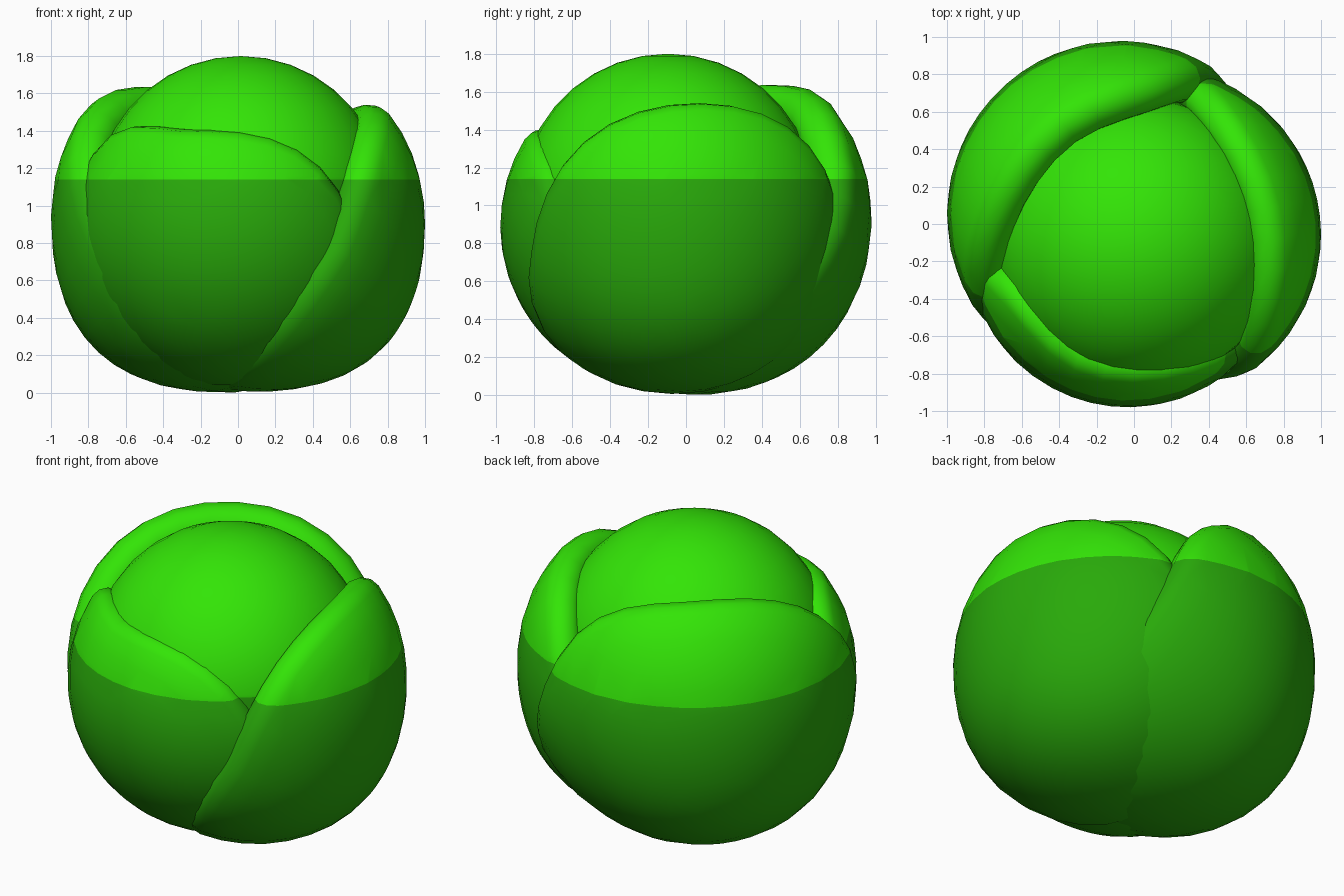
import bpy, bmesh
from math import sin, cos, radians, pi, atan2, hypot
from mathutils import Vector, Matrix

if "Cube" in bpy.data.objects:
    bpy.data.objects.remove(bpy.data.objects["Cube"])

SPLIT = 1.14  # height where the pale tops meet the darker lower green


def material(name, col):
    m = bpy.data.materials.new(name)
    m.diffuse_color = (*col, 1)
    m.use_nodes = True
    m.node_tree.nodes["Principled BSDF"].inputs["Base Color"].default_value = m.diffuse_color
    return m


LIGHT = material("bright green", (0.033, 0.78, 0.002))
DARK = material("leaf green", (0.022, 0.40, 0.003))


def finish(bm, name):
    """Cut at the colour height, colour by height and smooth."""
    bmesh.ops.recalc_face_normals(bm, faces=bm.faces[:])
    bmesh.ops.bisect_plane(bm, geom=bm.verts[:] + bm.edges[:] + bm.faces[:],
                           plane_co=(0, 0, SPLIT), plane_no=(0, 0, 1), dist=1e-5)
    for f in bm.faces:
        f.smooth = True
        f.material_index = 0 if f.calc_center_median().z > SPLIT else 1
    me = bpy.data.meshes.new(name)
    bm.to_mesh(me)
    bm.free()
    me.materials.append(LIGHT)
    me.materials.append(DARK)
    ob = bpy.data.objects.new(name, me)
    bpy.context.collection.objects.link(ob)
    return ob


def profile(radius, thick, half_angle):
    """Section of a cap: outer arc, rounded rim, inner arc."""
    r = thick / 2
    mid, inner = radius - r, radius - thick
    end = radians(half_angle) - r / mid
    prof = [(radius * sin(end * i / 9), radius * cos(end * i / 9)) for i in range(1, 10)]
    for i in range(1, 7):
        t = pi * i / 6
        rad, tan = mid + r * cos(t), r * sin(t)
        prof.append((rad * sin(end) + tan * cos(end), rad * cos(end) - tan * sin(end)))
    return prof + [(inner * sin(end * i / 9), inner * cos(end * i / 9)) for i in range(8, 0, -1)]


def leaf(name, centre, radius, azimuth, elevation, half_angle, thick,
         up=0, down=0, left=0, right=0, bulge=0, bulge_az=0, segs=32):
    """Thick cap with rounded rim; up/down/left/right stretch the rim (degrees).
    Left and right are the upper corners as seen from outside."""
    az, el = radians(azimuth), radians(elevation)
    bm = bmesh.new()
    cols = []
    for s in range(segs):
        a = 2 * pi * s / segs
        phi = a - az - pi  # 0 points to the top of the leaf
        c, sn = cos(phi), sin(phi)
        extra = up * max(0, c) + down * max(0, -c)
        if c > 0:
            extra += (left if sn > 0 else right) * sin(2 * phi) ** 2
        cols.append([bm.verts.new((p * cos(a), p * sin(a), z))
                     for p, z in profile(radius, thick, half_angle + extra)])
    caps = [bm.verts.new((0, 0, radius)), bm.verts.new((0, 0, radius - thick))]
    for s in range(segs):
        a, b = cols[s], cols[(s + 1) % segs]
        for i in range(len(a) - 1):
            bm.faces.new((a[i], b[i], b[i + 1], a[i + 1]))
        bm.faces.new((a[0], b[0], caps[0]))
        bm.faces.new((a[-1], b[-1], caps[1]))
    axis = Vector((cos(az) * cos(el), sin(az) * cos(el), sin(el)))
    rot = Vector((0, 0, 1)).rotation_difference(axis).to_matrix()
    # turn into place, swelling the flank so the leaf is slightly boxy
    for v in bm.verts:
        p = rot @ v.co
        e = atan2(p.z, hypot(p.x, p.y))
        w = max(0, cos(atan2(p.y, p.x) - radians(bulge_az)))
        amount = bulge if e < 0 else bulge * 0.4
        v.co = p * (1 + amount * w * sin(2 * e) ** 2) + Vector(centre)
    return finish(bm, name)


# inner ball of the head
bm = bmesh.new()
bmesh.ops.create_uvsphere(bm, u_segments=32, v_segments=18, radius=0.78,
                          matrix=Matrix.Translation((0.015, -0.095, 1.02)))
finish(bm, "inner_head")

# three wrapped outer leaves, each tucked under the next
leaf("front_leaf", (-0.03, -0.115, 0.895), 0.865, -107, -38, 73, 0.2,
     up=5, left=14, right=5)
leaf("right_leaf", (0.1, -0.06, 0.905), 0.9, 12, -30, 73.5, 0.22,
     up=5, down=5, left=2, right=3, bulge=0.055, bulge_az=-5)
leaf("back_leaf", (-0.07, 0.05, 0.93), 0.93, 137, -33, 86, 0.25,
     up=1, left=7, right=1, bulge=0.06, bulge_az=165)
